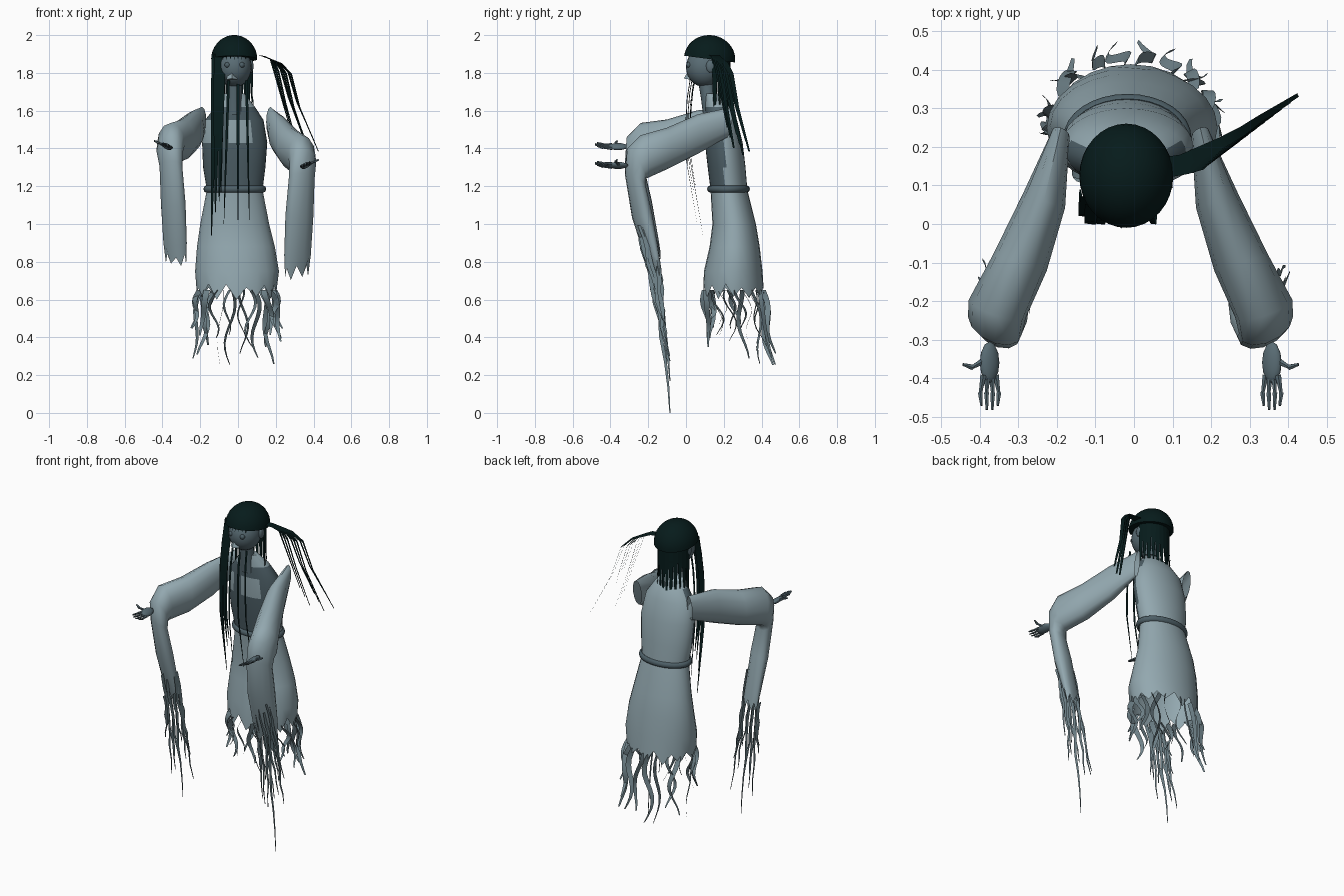
import bpy, bmesh, math, random
from mathutils import Vector, Matrix

random.seed(4)
cube = bpy.data.objects.get("Cube")
if cube:
    bpy.data.objects.remove(cube)


def material(name, r, g, b):
    m = bpy.data.materials.new(name)
    m.use_nodes = True
    m.diffuse_color = (r, g, b, 1)
    m.node_tree.nodes["Principled BSDF"].inputs["Base Color"].default_value = (r, g, b, 1)
    return m


ROBE = material("pale robe", 0.29, 0.39, 0.43)
SKIN = material("grey skin", 0.10, 0.15, 0.175)
DARK = material("dark cloth", 0.075, 0.115, 0.135)
RAG = material("ragged cloth", 0.17, 0.24, 0.27)
HAIR = material("black green hair", 0.002, 0.011, 0.011)


def finish(name, bm, mats, angle=50):
    bmesh.ops.recalc_face_normals(bm, faces=bm.faces)
    mesh = bpy.data.meshes.new(name)
    bm.to_mesh(mesh)
    bm.free()
    ob = bpy.data.objects.new(name, mesh)
    bpy.context.collection.objects.link(ob)
    for m in mats:
        mesh.materials.append(m)
    bpy.ops.object.select_all(action='DESELECT')
    ob.select_set(True)
    bpy.context.view_layer.objects.active = ob
    bpy.ops.object.shade_smooth_by_angle(angle=math.radians(angle))


def loft(rings, sides, jag=0, cap=False):
    """Skin elliptical rings given as (centre, half axis, half axis)."""
    bm = bmesh.new()
    rows = []
    for k, (c, u, v) in enumerate(rings):
        row = []
        for i in range(sides):
            a = 2 * math.pi * i / sides
            p = c + u * math.cos(a) + v * math.sin(a)
            if jag and k == len(rings) - 1:
                p.z += jag * (1 if i % 2 else -1) * random.uniform(0.4, 1)
            row.append(bm.verts.new(p))
        rows.append(row)
    for a, b in zip(rows, rows[1:]):
        for i in range(sides):
            j = (i + 1) % sides
            bm.faces.new((a[i], a[j], b[j], b[i]))
    if cap:
        bm.faces.new(rows[-1])
    return bm


def box_rings(table):
    """Horizontal rings from (z, x min, x max, y min, y max)."""
    return [(Vector(((a + b) / 2, (c + d) / 2, z)), Vector(((b - a) / 2, 0, 0)),
             Vector((0, (d - c) / 2, 0))) for z, a, b, c, d in table]


def ribbon(bm, pts, width, side, taper=0.9):
    """Flat tapering strip along a path."""
    side = Vector(side).normalized()
    prev = None
    for k, p in enumerate(pts):
        t = k / (len(pts) - 1)
        w = side * width * 0.5 * (1 - taper * t * t)
        pair = (bm.verts.new(Vector(p) - w), bm.verts.new(Vector(p) + w))
        if prev:
            bm.faces.new((prev[0], prev[1], pair[1], pair[0]))
        prev = pair


def ball(bm, centre, radii, seg=16, rot=Matrix()):
    mat = Matrix.Translation(centre) @ rot @ Matrix.Diagonal((*radii, 1))
    return bmesh.ops.create_uvsphere(bm, u_segments=seg, v_segments=seg // 2 + 2,
                                     radius=1, matrix=mat)["verts"]


# Skirt with ragged hem
skirt = box_rings([(1.18, -.165, .13, .13, .325), (1.0, -.2, .165, .14, .37),
                   (0.88, -.217, .195, .125, .39), (0.75, -.227, .217, .095, .405),
                   (0.64, -.217, .2, .09, .415)])
finish("skirt", loft(skirt, 24, 0.045), [ROBE])

# Torso: pale back, dark front with a pale chest opening
torso = box_rings([(1.18, -.165, .13, .13, .325), (1.3, -.185, .145, .115, .315),
                   (1.43, -.19, .155, .10, .3), (1.55, -.175, .135, .10, .27),
                   (1.62, -.12, .09, .10, .235), (1.69, -.07, .035, .10, .17)])
bm = loft(torso, 32, cap=True)
for f in bm.faces:
    c = f.calc_center_median()
    chest = 1.43 < c.z < 1.56 and (-0.05 < c.x < 0.06 or c.x < -0.11)
    f.material_index = int(c.y < 0.2 and c.z < 1.64 and not chest)
finish("torso", bm, [ROBE, DARK])

# Belt
bm = bmesh.new()
rows = []
for i in range(32):
    a = 2 * math.pi * i / 32
    d = Vector((math.cos(a), math.sin(a), 0))
    c = Vector((-.017 + .153 * d.x, .225 + .1 * d.y, 1.185))
    rows.append([bm.verts.new(c + d * .013 * math.cos(b) + Vector((0, 0, .018 * math.sin(b))))
                 for b in (k * math.pi / 4 for k in range(8))])
for i in range(32):
    a, b = rows[i], rows[(i + 1) % 32]
    for k in range(8):
        bm.faces.new((a[k], b[k], b[(k + 1) % 8], a[(k + 1) % 8]))
finish("belt", bm, [DARK])

# Ragged curling strips around the hem, longest at the back
bm = bmesh.new()
for i in range(22):
    a = 2 * math.pi * (i + random.uniform(-.3, .3)) / 22
    ca, sa = math.cos(a), math.sin(a)
    tang, out = Vector((-sa, ca, 0)), Vector((ca, sa, 0))
    back = max(sa, 0)
    length = random.uniform(.18, .32) + back * random.uniform(.05, .24)
    phase, amp = random.uniform(0, 6.3), random.uniform(.015, .03)
    pts = []
    for k in range(11):
        t = k / 10
        wave = amp * (math.sin(phase + t * 6) - math.sin(phase))
        pts.append(Vector((-.007 + .2 * ca, .252 + .155 * sa, .65 - length * t)) + tang * wave
                   + out * .012 * math.sin(t * 7) + Vector((ca * .035 * t, (.02 + .04 * back) * t, 0)))
    ribbon(bm, pts, .034, out + tang * random.uniform(-.9, .9), .75)
finish("hem_strips", bm, [RAG])

# Sleeves: upper edge (y, z), lower edge (y, z), x centre, half width
SLEEVE = [(.25, 1.62, .22, 1.46, .172, .024), (.06, 1.58, .06, 1.37, .216, .058),
          (-.1, 1.51, -.1, 1.29, .278, .073), (-.24, 1.47, -.2, 1.245, .337, .078),
          (-.31, 1.40, -.215, 1.24, .343, .074), (-.32, 1.27, -.22, 1.21, .337, .072),
          (-.28, 1.03, -.185, 1.06, .325, .078), (-.21, .82, -.15, .85, .315, .074),
          (-.18, .74, -.14, .77, .31, .064)]


def arm(label, s):
    right = s < 0
    rings = []
    for k, (ty, tz, by, bz, x, w) in enumerate(SLEEVE):
        lift = min(k / 3, 1) * .065 if right else 0
        top, low = Vector((0, ty, tz + lift)), Vector((0, by, bz + lift))
        c = (top + low) / 2
        c.x = s * x - (.018 if right else 0)
        slim = .88 if right and k > 4 else 1
        rings.append((c, Vector((s * .95, .3, 0)) * w * slim, (top - low) / 2))
    finish(label + "_sleeve", loft(rings, 12, .04), [ROBE], 60)

    # Strips below the cuff, flat from side to side
    bm = bmesh.new()
    for i in range(12):
        a = 2 * math.pi * i / 12
        x = s * (.32 + .055 * math.cos(a))
        y = -.16 + .03 * math.sin(a)
        z0 = random.uniform(.75, 1.02)
        y -= (z0 - .75) * .25
        z1 = random.uniform(.27, .6)
        if i == 3:
            z1 = .17 if right else 0
        reach = min(1, (z0 - z1) * 1.4)
        pts = []
        for k in range(8):
            t = k / 7
            pts.append((x + s * .03 * math.cos(a) * t * t,
                        y + (-.085 - y) * t * reach + .008 * math.sin(k * 2 + i) * (k < 7),
                        z0 + (z1 - z0) * t))
        ribbon(bm, pts, .026, (0, 1, 0), .8)
    finish(label + "_sleeve_strips", bm, [RAG])

    # Hand: palm, four fingers and a thumb
    bm = bmesh.new()
    hand = Vector((-.375, -.36, 1.41)) if right else Vector((.358, -.36, 1.31))
    ball(bm, hand, (.028, .055, .015), 12, Matrix.Rotation(-s * .5, 4, 'Y'))

    def finger(a, b, r):
        d = b - a
        rot = d.to_track_quat('Z', 'Y').to_matrix().to_4x4()
        bmesh.ops.create_cone(bm, cap_ends=True, segments=6, radius1=r, radius2=r * .5,
                              depth=d.length * 1.1, matrix=Matrix.Translation((a + b) / 2) @ rot)
    for i in range(4):
        o = (i - 1.5) * s
        base = hand + Vector((o * .011, -.035, i * .006 - .009))
        mid = base + Vector((o * .005, -.045, .003))
        finger(base, mid, .009)
        finger(mid, mid + Vector((-o * .002, -.045 + abs(i - 1.5) * .01, .008)), .007)
    knuckle = hand + Vector((s * .045, -.012, .02))
    finger(hand + Vector((s * .015, .005, .005)), knuckle, .01)
    finger(knuckle, hand + Vector((s * .068, -.005, .03)), .008)
    finish(label + "_hand", bm, [SKIN])


arm("left", 1)
arm("right", -1)

# Head, neck, ears and face
bm = bmesh.new()
ball(bm, (-.02, .10, 1.83), (.092, .10, .105), 24)
for s in (-1, 1):
    ball(bm, (-.02 + s * .09, .13, 1.835), (.012, .024, .034), 12)
finish("head", bm, [SKIN])
finish("neck", loft(box_rings([(1.58, -.065, .03, .09, .18), (1.66, -.06, .02, .08, .16),
                               (1.78, -.06, .02, .06, .15)]), 16), [SKIN])
bm = bmesh.new()
for s in (-1, 1):
    ball(bm, (-.018 + s * .038, .015, 1.842), (.015, .014, .015), 12)
finish("eyes", bm, [DARK])
bm = bmesh.new()
bmesh.ops.create_cone(bm, cap_ends=True, segments=4, radius1=.03, radius2=.005, depth=.06,
                      matrix=Matrix.Translation((-.033, .022, 1.795)) @ Matrix.Rotation(-.15, 4, 'X'))
finish("nose", bm, [ROBE])

# Hair cap
bm = bmesh.new()
verts = ball(bm, (0, 0, 0), (.122, .136, .127), 32)
bmesh.ops.delete(bm, geom=[v for v in verts if v.co.z < -.005], context='VERTS')
bmesh.ops.holes_fill(bm, edges=bm.edges, sides=0)
bm.transform(Matrix.Translation((-.02, .125, 1.873)) @ Matrix.Rotation(-.13, 4, 'X'))
finish("hair_cap", bm, [HAIR])

# Back hair in separate strands
bm = bmesh.new()
for i in range(12):
    a = math.radians(12 + 156 * i / 11)
    d = Vector((math.cos(a), math.sin(a), 0))
    end = random.uniform(1.5, 1.64)
    pts = [Vector((-.02 + d.x * r, .13 + d.y * r * 1.05, 1.89 + (end - 1.89) * t))
           for r, t in ((.098, 0), (.1, .3), (.1, .65), (.108, 1))]
    ribbon(bm, pts, .03, (-d.y, d.x, 0), .8)
finish("back_hair", bm, [HAIR])

# Long locks in front: (top x, end x, top z, end z, y shift, width)
LOCKS = [(-.125, -.14, 1.9, .94, .02, .03), (-.11, -.12, 1.9, 1.06, .0, .035),
         (-.095, -.09, 1.9, 1.17, .01, .035), (-.08, -.1, 1.9, 1.12, .0, .03),
         (-.115, -.13, 1.9, 1.2, .025, .035), (-.05, -.075, 1.76, 1.0, 0, .014),
         (0, 0, 1.74, 1.0, 0, .016), (.045, .06, 1.76, 1.02, 0, .014)]
bm = bmesh.new()
for x0, x1, z0, z1, dy, w in LOCKS:
    pts = []
    for k in range(8):
        t = k / 7
        z = z0 + (z1 - z0) * t
        y = .05 - .05 * math.sin(min(max((1.9 - z) / .35, 0), 1) * math.pi / 2)
        pts.append((x0 + (x1 - x0) * t, y + dy + max(0, 1.35 - z) * .17, z))
    ribbon(bm, pts, w, (1, -.12, 0), .88)
for i in range(7):
    x = -.08 + i * .02
    ribbon(bm, [(x, .01 + abs(x + .02) * .35, 1.91), (x, abs(x + .02) * .35 - .003, 1.87)],
           .012, (1, 0, 0))
finish("front_locks", bm, [HAIR])

# Windblown lock: strands fan out and fall side by side
bm = bmesh.new()
for i in range(8):
    f = i / 7
    o = (f - .5) * .02
    bend = Vector((.17 + .06 * f, .165 + .035 * f, 1.872 - .02 * f))
    fall = Vector((.1 + .1 * f, .065 + .06 * f, -.36 - .11 * (i * 3 % 8) / 7 - .03 * f))
    path = [Vector((.07, .145, 1.895)), Vector((.13, .155, 1.89)), bend,
            bend + fall * .12 + Vector((.03, .015, 0)) * f, bend + fall * .5, bend + fall]
    ribbon(bm, [p + Vector((-o * .4, o, 0)) for p in path], .034, (-.4, .9, 0), .7)
finish("windblown_lock", bm, [HAIR])
